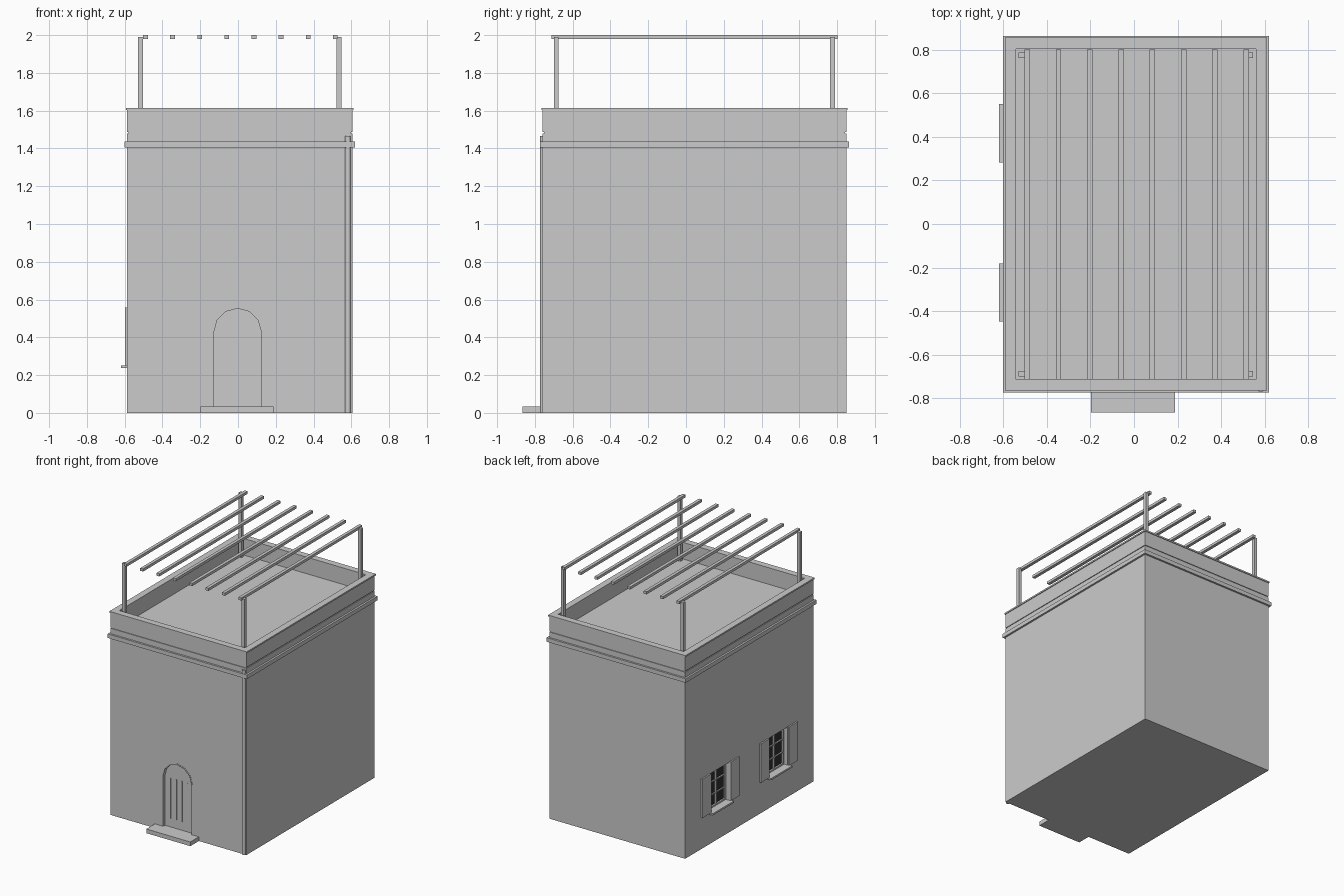
import bpy, bmesh, math
from mathutils import Matrix, Vector

if "Cube" in bpy.data.objects:
    bpy.data.objects.remove(bpy.data.objects["Cube"])


def material(name, rgb):
    m = bpy.data.materials.new(name)
    m.diffuse_color = (*rgb, 1)
    m.use_nodes = True
    m.node_tree.nodes["Principled BSDF"].inputs["Base Color"].default_value = m.diffuse_color
    return m


GREY = material("plain grey", (0.6, 0.6, 0.6))
DARK = material("dark glass", (0.03, 0.03, 0.03))

# Wall limits
X0, X1, Y0, Y1 = -0.587, 0.605, -0.759, 0.849


def finish(name, bm, mat=GREY):
    bmesh.ops.recalc_face_normals(bm, faces=bm.faces)
    me = bpy.data.meshes.new(name)
    bm.to_mesh(me)
    bm.free()
    me.materials.append(mat)
    ob = bpy.data.objects.new(name, me)
    bpy.context.collection.objects.link(ob)
    return ob


def boxes(name, items, mat=GREY):
    """One object from boxes given as x0, x1, y0, y1, z0, z1."""
    bm = bmesh.new()
    for a, b, c, d, e, f in items:
        mtx = Matrix.Translation(((a + b) / 2, (c + d) / 2, (e + f) / 2))
        bmesh.ops.create_cube(bm, size=1, matrix=mtx @ Matrix.Diagonal((b - a, d - c, f - e, 1)))
    return finish(name, bm, mat)


def ring(name, out, inn, z0, z1):
    """Rectangular band around the house, offset from the wall by out and inn."""
    bm = bmesh.new()

    def loop(o, z):
        pts = ((X0 - o, Y0 - o), (X1 + o, Y0 - o), (X1 + o, Y1 + o), (X0 - o, Y1 + o))
        return [bm.verts.new((x, y, z)) for x, y in pts]

    loops = [loop(out, z0), loop(out, z1), loop(inn, z1), loop(inn, z0)]
    for k in range(4):
        a, b = loops[k], loops[(k + 1) % 4]
        for i in range(4):
            j = (i + 1) % 4
            bm.faces.new((a[i], a[j], b[j], b[i]))
    return finish(name, bm)


def arch_points(half, spring, base, segments=6):
    pts = [(DX + half, base)]
    for i in range(segments + 1):
        t = math.pi * i / segments
        pts.append((DX + half * math.cos(t), spring + half * math.sin(t)))
    return pts + [(DX - half, base)]


def arch_solid(name, half, y0, y1, base):
    bm = bmesh.new()
    f = bm.faces.new([bm.verts.new((x, y0, z)) for x, z in arch_points(half, SPRING, base)])
    ext = bmesh.ops.extrude_face_region(bm, geom=[f])
    bmesh.ops.translate(bm, vec=Vector((0, y1 - y0, 0)),
                        verts=[g for g in ext["geom"] if isinstance(g, bmesh.types.BMVert)])
    return finish(name, bm)


DX, SPRING, HALF = -0.002, 0.428, 0.135
WINDOWS = (0.416, -0.3145)
WZ0, WZ1, WH = 0.25, 0.555, 0.12

# House body with door and window recesses cut in
body = boxes("house_body", [(X0, X1, Y0, Y1, 0, 1.48)])
cutters = [arch_solid("door_cutter", HALF, Y0 - 0.1, Y0 + 0.035, 0.03)]
for i, y in enumerate(WINDOWS):
    cutters.append(boxes(f"window_cutter_{i}", [(X0 - 0.1, X0 + 0.05, y - WH, y + WH, WZ0, WZ1)]))
for c in cutters:
    c.hide_render = True
    mod = body.modifiers.new("cut", "BOOLEAN")
    mod.object = c
    mod.operation = "DIFFERENCE"
    mod.solver = "EXACT"
dg = bpy.context.evaluated_depsgraph_get()
cut_mesh = bpy.data.meshes.new_from_object(body.evaluated_get(dg))
body.modifiers.clear()
body.data = cut_mesh
for c in cutters:
    bpy.data.objects.remove(c)

# Cornice, parapet and coping
ring("cornice", 0.015, -0.02, 1.405, 1.437)
ring("parapet_joint", -0.006, -0.04, 1.475, 1.49)
ring("parapet", 0.0, -0.045, 1.487, 1.605)
ring("parapet_coping", 0.006, -0.046, 1.603, 1.615)

# Arched door: leaf, thin frame, plank strips
arch_solid("door_leaf", HALF - 0.002, Y0 + 0.027, Y0 + 0.037, 0.03)
bm = bmesh.new()
outer = arch_points(HALF, SPRING, 0.03)
inner = arch_points(HALF - 0.01, SPRING, 0.03)
rows = [[bm.verts.new((x, y, z)) for x, z in pts]
        for pts, y in ((outer, Y0 - 0.002), (inner, Y0 - 0.002), (inner, Y0 + 0.03), (outer, Y0 + 0.03))]
for k in range(4):
    a, b = rows[k], rows[(k + 1) % 4]
    for i in range(len(a) - 1):
        bm.faces.new((a[i], a[i + 1], b[i + 1], b[i]))
for end in (0, -1):
    bm.faces.new([r[end] for r in rows])
finish("door_frame", bm)
boxes("door_plank_strips", [(DX + k * 0.05 - 0.003, DX + k * 0.05 + 0.003, Y0 + 0.021, Y0 + 0.028, 0.1, 0.42)
                            for k in (-1.5, -0.5, 0.5, 1.5)])
boxes("door_step", [(-0.198, 0.188, -0.866, Y0 + 0.01, 0, 0.033)])

# Windows on the left wall: glass, frame bars, sill, open shutters
for i, y in enumerate(WINDOWS):
    gx = X0 + 0.042
    boxes(f"window_glass_{i}", [(gx, gx + 0.006, y - WH, y + WH, WZ0, WZ1)], DARK)
    f, t = gx - 0.012, 0.014
    bars = [(f, gx, y - WH, y - WH + t, WZ0, WZ1), (f, gx, y + WH - t, y + WH, WZ0, WZ1),
            (f, gx, y - 0.006, y + 0.006, WZ0, WZ1),
            (f, gx, y - WH, y + WH, WZ0, WZ0 + t), (f, gx, y - WH, y + WH, WZ1 - t, WZ1)]
    for k in (1, 2):
        z = WZ0 + (WZ1 - WZ0) * k / 3
        bars.append((f + 0.002, gx, y - WH, y + WH, z - 0.004, z + 0.004))
    boxes(f"window_frame_{i}", bars)
    boxes(f"window_sill_{i}", [(-0.62, X0 + 0.045, y - 0.134, y + 0.134, 0.238, 0.252)])
    boxes(f"shutters_{i}", [(X0 - 0.012, X0 + 0.002, y + s * 0.178 - 0.055, y + s * 0.178 + 0.055, WZ0, WZ1 + 0.003)
                            for s in (-1, 1)])

# Drain pipe at the front right corner
bm = bmesh.new()
bmesh.ops.create_cone(bm, cap_ends=True, segments=12, radius1=0.015, radius2=0.015, depth=1.465,
                      matrix=Matrix.Translation((0.582, -0.757, 1.465 / 2)))
pipe = finish("drain_pipe", bm)
for p in pipe.data.polygons:
    p.use_smooth = len(p.vertices) == 4
pipe.data.set_sharp_from_angle(angle=math.radians(40))

# Roof pergola: corner posts and long slats
boxes("pergola_posts", [(x - 0.013, x + 0.013, y - 0.013, y + 0.013, 1.478, 1.99)
                        for x in (-0.516, 0.534) for y in (-0.687, 0.775)])
boxes("pergola_slats", [(x - 0.0125, x + 0.0125, -0.713, 0.802, 1.979, 2.0)
                        for x in (-0.49 + 1.005 * k / 7 for k in range(8))])
